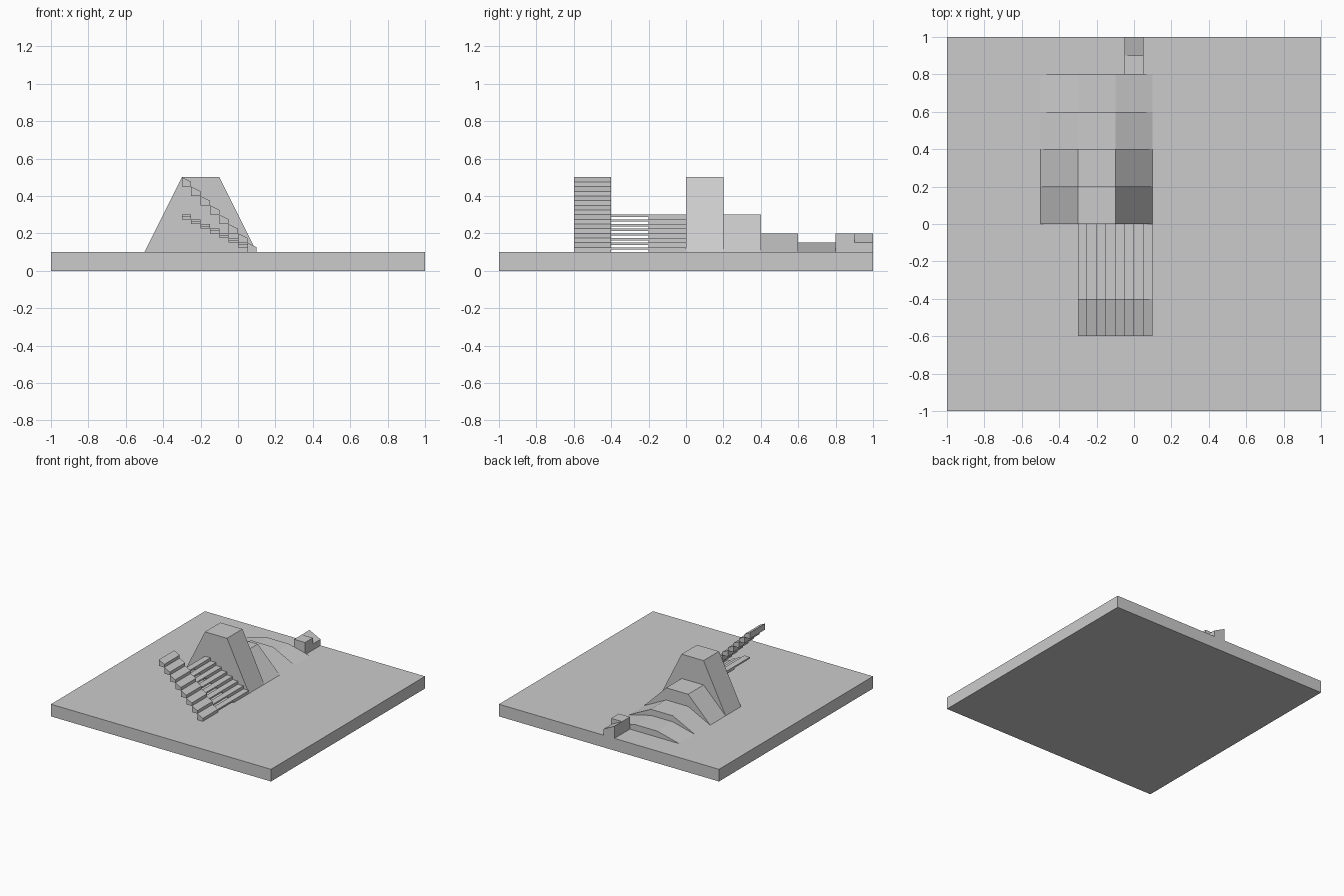
import bpy, bmesh

if "Cube" in bpy.data.objects:
    bpy.data.objects.remove(bpy.data.objects["Cube"])


def prism(name, loops, y0, y1):
    """Extrude one or more (x, z) outlines from y0 to y1."""
    bm = bmesh.new()
    for pts in loops:
        face = bm.faces.new([bm.verts.new((x, y0, z)) for x, z in pts])
        ext = bmesh.ops.extrude_face_region(bm, geom=[face], use_keep_orig=True)
        moved = [v for v in ext["geom"] if isinstance(v, bmesh.types.BMVert)]
        bmesh.ops.translate(bm, vec=(0, y1 - y0, 0), verts=moved)
    bmesh.ops.recalc_face_normals(bm, faces=bm.faces)
    mesh = bpy.data.meshes.new(name)
    bm.to_mesh(mesh)
    bm.free()
    obj = bpy.data.objects.new(name, mesh)
    bpy.context.collection.objects.link(obj)


def rect(x0, x1, z0, z1):
    return [(x0, z0), (x1, z0), (x1, z1), (x0, z1)]


def wedge(x0, x1, z0, z_low, z_high):
    return [(x0, z0), (x1, z0), (x1, z_low), (x0, z_high)]


G = 0.1  # ground top

# Base slab
prism("ground_slab", [rect(-1, 1, 0, G)], -1, 1)

# Ramp mounds of decreasing steepness
for i, top in enumerate((0.5, 0.3, 0.2, 0.15)):
    outline = [(-0.5, G), (0.1, G), (-0.1, top), (-0.3, top)]
    prism(f"ramp_mound_{i + 1}", [outline], 0.2 * i, 0.2 * (i + 1))

# Three stair flights descending towards +x
steep, open_slabs, shallow = [], [], []
for i in range(8):
    x0 = -0.3 + 0.05 * i
    x1 = x0 + 0.05
    zs = 0.45 - 0.05 * i
    steep.append(wedge(x0, x1, zs, zs + 0.025, zs + 0.05))
    zt = 0.3 - 0.025 * i
    open_slabs.append(rect(x0, x1, zt - 0.0125, zt))
    shallow.append(rect(x0, x1, zt - 0.025, zt))
prism("sloped_stairs", steep, -0.6, -0.4)
prism("open_stairs", open_slabs, -0.4, -0.2)
prism("shallow_stairs", shallow, -0.2, 0)

# Small block and sloped block at the back edge
prism("small_block", [rect(-0.05, 0.05, G, 0.2)], 0.8, 0.9)
prism("sloped_block", [wedge(-0.05, 0.05, G, 0.15, 0.2)], 0.9, 1.0)
